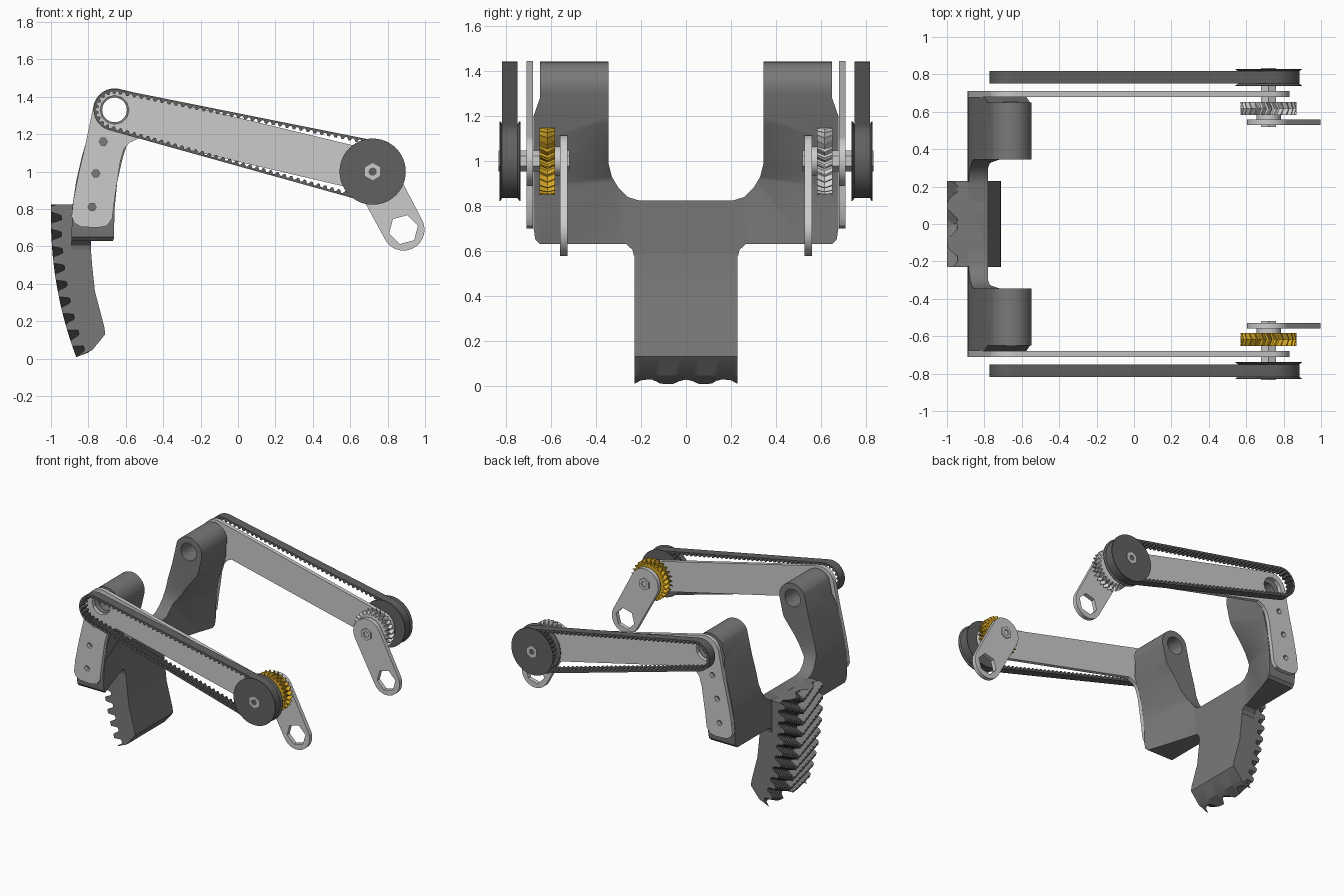
import bpy, bmesh
from math import sin, cos, pi, radians, hypot
from mathutils import Vector

cube = bpy.data.objects.get("Cube")
if cube:
    bpy.data.objects.remove(cube)


def material(name, rgb):
    m = bpy.data.materials.new(name)
    m.use_nodes = True
    m.diffuse_color = (*rgb, 1)
    m.node_tree.nodes["Principled BSDF"].inputs["Base Color"].default_value = (*rgb, 1)
    return m


DARK = material("dark grey", (0.19, 0.19, 0.19))
BLACK = material("charcoal", (0.12, 0.12, 0.12))
LIGHT = material("light grey", (0.6, 0.6, 0.6))
SILVER = material("silver", (0.7, 0.7, 0.7))
GOLD = material("gold", (0.72, 0.42, 0.02))

PIVOT = (-0.66, 1.33)   # upper arm joint
WHEEL = (0.72, 1.0)     # pulley axis
CRANK = (0.885, 0.69)   # free end of the crank


def finish(name, bm, mat=None, angle=30):
    bmesh.ops.recalc_face_normals(bm, faces=bm.faces)
    me = bpy.data.meshes.new(name)
    bm.to_mesh(me)
    bm.free()
    if mat:
        me.materials.append(mat)
    ob = bpy.data.objects.new(name, me)
    bpy.context.collection.objects.link(ob)
    smooth(ob, angle)
    return ob


def smooth(ob, angle=30):
    bpy.ops.object.select_all(action='DESELECT')
    ob.select_set(True)
    bpy.context.view_layer.objects.active = ob
    bpy.ops.object.shade_smooth_by_angle(angle=radians(angle))


def loft(name, rings, mat=None, closed=False, angle=30):
    """Skin a list of closed rings; cap the ends or join last to first."""
    bm = bmesh.new()
    vs = [[bm.verts.new(p) for p in ring] for ring in rings]
    pairs = list(zip(vs, vs[1:])) + ([(vs[-1], vs[0])] if closed else [])
    for a, b in pairs:
        for i in range(len(a)):
            j = (i + 1) % len(a)
            bm.faces.new((a[i], a[j], b[j], b[i]))
    if not closed:
        bm.faces.new(vs[0])
        bm.faces.new(vs[-1])
    return finish(name, bm, mat, angle)


def prism_y(name, pts, a, b, mat=None):
    return loft(name, [[(x, y, z) for x, z in pts] for y in (a, b)], mat)


def arc(c, r, a0, a1, n=20):
    return [(c[0] + r * cos(radians(a0 + (a1 - a0) * i / n)),
             c[1] + r * sin(radians(a0 + (a1 - a0) * i / n))) for i in range(n + 1)]


def circle(c, r, n=32, turn=0):
    return arc(c, r, turn, turn + 360, n)[:-1]


def boolean(ob, cutter, op='DIFFERENCE'):
    mod = ob.modifiers.new("cut", 'BOOLEAN')
    mod.object, mod.operation, mod.solver = cutter, op, 'EXACT'
    deps = bpy.context.evaluated_depsgraph_get()
    me = bpy.data.meshes.new_from_object(ob.evaluated_get(deps))
    ob.modifiers.clear()
    ob.data = me
    bpy.data.objects.remove(cutter)
    smooth(ob)


def drill(ob, c, r, n=32, turn=0):
    boolean(ob, prism_y("hole_cutter", circle(c, r, n, turn), -1, 1))


# Yoke: side profile crossed with the forked end profile
side = arc(PIVOT, 0.112, -15, 150) + [
    (-0.80, 1.2), (-0.835, 1.08), (-0.865, 0.95), (-0.888, 0.8), (-0.89, 0.58),
    (-0.665, 0.58), (-0.66, 0.8), (-0.645, 0.95), (-0.615, 1.08), (-0.575, 1.2)]
yoke = prism_y("yoke", side, -0.7, 0.7, DARK)
half = [(0.23, 0.57), (0.238, 0.605), (0.265, 0.63), (0.65, 0.63), (0.67, 0.65),
        (0.678, 0.7), (0.678, 1.2), (0.65, 1.28), (0.65, 1.45), (0.345, 1.45),
        (0.345, 0.99), (0.33, 0.93), (0.3, 0.88), (0.26, 0.84), (0.21, 0.825)]
fork = half + [(-y, z) for y, z in reversed(half)]
boolean(yoke, loft("fork_cutter", [[(x, y, z) for y, z in fork] for x in (-1.2, 0)]),
        'INTERSECT')

# Sloping hollow on the inner side of the yoke
bm = bmesh.new()
for s in (-1, 1):
    for p in [(-0.79, 0.27, 0.4), (-0.66, 0.7, 0.4), (-0.3, 0.7, 0.4),
              (-0.78, 0.3, 0.92), (-0.65, 0.68, 0.88), (-0.3, 0.7, 0.88),
              (-0.56, 0.4, 1.2), (-0.3, 0.4, 1.2)]:
        bm.verts.new((p[0], s * p[1], p[2]))
bmesh.ops.convex_hull(bm, input=bm.verts)
boolean(yoke, finish("hollow_cutter", bm))
drill(yoke, PIVOT, 0.066)

# Curved rack with chevron teeth on its outer side
ARC_C, ARC_R, STEPS = (1.1, 0.75), 2.1, 110


def tooth(phase):
    """Trapezoid wave from 0 to 1."""
    t = phase % 1
    return min(1, max(0, 2.2 - abs(t - 0.5) * 6.5))


def rack_ring(y):
    ring = []
    for i in range(STEPS + 1):
        t = -0.036 + 0.397 * i / STEPS
        r = ARC_R - 0.055 * (1 - tooth(t / 0.0435 + 1.3 * abs(y) / 0.23 + 0.75))
        ring.append((ARC_C[0] - r * cos(t), y, ARC_C[1] - r * sin(t)))
    inner = [(-0.78, 0.045), (-0.71, 0.13), (-0.715, 0.17), (-0.765, 0.36),
             (-0.78, 0.5), (-0.79, 0.63), (-0.79, 0.825)]
    return ring + [(x, y, z) for x, z in inner]


loft("rack", [rack_ring(-0.23 + 0.46 * i / 16) for i in range(17)], DARK, angle=25)


# Toothed wheel lofted along y, optionally with a chevron twist
def gear(name, c, r0, r1, teeth, y0, y1, twist, mat):
    rings = []
    for k in range(5):
        y, turn = y0 + (y1 - y0) * k / 4, twist * abs(k - 2) / 2
        ring = []
        for i in range(teeth * 4):
            r = r1 if i % 4 < 2 else r0
            a = 2 * pi * (i + (0.35 if i % 4 in (0, 3) else 0)) / (teeth * 4) + turn
            ring.append((c[0] + r * cos(a), y, c[1] + r * sin(a)))
        rings.append(ring)
    return loft(name, rings, mat, angle=15)


# Belt path: both wheel arcs, resampled evenly, with teeth on the inside
def belt(name, y0, y1):
    path = arc(WHEEL, 0.165, -105.6, 78.8, 40) + arc(PIVOT, 0.112, 78.8, 254.4, 40)
    path.append(path[0])
    seg = [hypot(b[0] - a[0], b[1] - a[1]) for a, b in zip(path, path[1:])]
    count = 98 * 4
    step, walked, k, rings = sum(seg) / count, 0, 0, []
    for i in range(count):
        while walked + seg[k] < i * step:
            walked += seg[k]
            k += 1
        a, b = Vector(path[k]), Vector(path[k + 1])
        d = (b - a).normalized()
        p = a + d * (i * step - walked)
        q = p + Vector((-d.y, d.x)) * (0.026 if i % 4 < 2 else 0.011)
        rings.append([(p.x, y0, p.y), (p.x, y1, p.y), (q.x, y1, q.y), (q.x, y0, q.y)])
    return loft(name, rings, BLACK, closed=True, angle=25)


# Outline of the bent arm plate
plate = (arc(WHEEL, 0.112, -103.4, 76.6) + arc(PIVOT, 0.115, 76.6, 165) + [
    (-0.81, 1.17), (-0.85, 1.0), (-0.88, 0.85), (-0.89, 0.76), (-0.875, 0.725),
    (-0.84, 0.705), (-0.75, 0.7), (-0.7, 0.71), (-0.672, 0.75), (-0.66, 0.85),
    (-0.63, 1.05), (-0.61, 1.12), (-0.58, 1.155), (-0.53, 1.178)])
link = arc(WHEEL, 0.115, 27.5, 207.5) + arc(CRANK, 0.112, 207.5, 387.5)

for s, label, gear_mat in ((-1, "front", GOLD), (1, "back", SILVER)):
    arm = prism_y(label + "_arm_plate", plate, s * 0.68, s * 0.71, LIGHT)
    drill(arm, PIVOT, 0.077, 12)
    for c in ((-0.72, 1.16), (-0.76, 0.99), (-0.78, 0.81)):
        drill(arm, c, 0.022, 6)

    crank = prism_y(label + "_crank", link, s * 0.528, s * 0.56, LIGHT)
    drill(crank, CRANK, 0.08, 6, 15)

    gear(label + "_gear", WHEEL, 0.122, 0.15, 26, s * 0.582, s * 0.652, 0.12, gear_mat)
    belt(label + "_belt", s * 0.75, s * 0.818)

    # Pulley: toothed core between two tapered flanges
    gear(label + "_pulley_core", WHEEL, 0.138, 0.15, 30, s * 0.742, s * 0.825, 0, BLACK)
    for tag, inner, outer in (("inner", 0.75, 0.737), ("outer", 0.817, 0.83)):
        rings = [[(x, s * y, z) for x, z in circle(WHEEL, r, 48)]
                 for y, r in ((inner, 0.163), ((inner + 2 * outer) / 3, 0.177), (outer, 0.177))]
        loft(label + "_pulley_flange_" + tag, rings, BLACK)

    # Hexagonal axle with a bore, and a collar against the crank
    axle = prism_y(label + "_axle", circle(WHEEL, 0.046, 6, 30), s * 0.518, s * 0.834, LIGHT)
    drill(axle, WHEEL, 0.022, 12)
    collar = prism_y(label + "_collar", circle(WHEEL, 0.065), s * 0.56, s * 0.582, LIGHT)
    drill(collar, WHEEL, 0.04)
